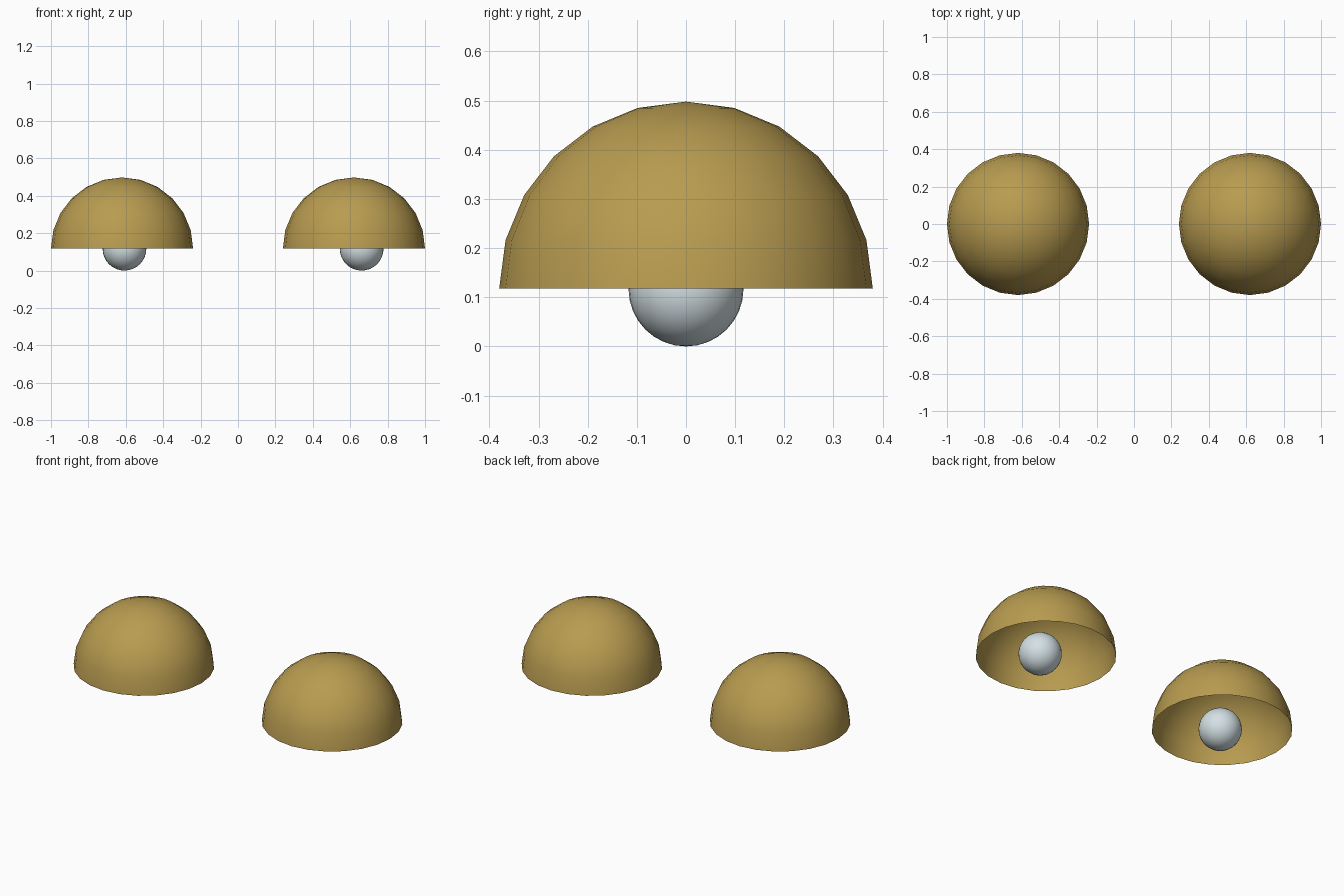
import bpy
import bmesh

if "Cube" in bpy.data.objects:
    bpy.data.objects.remove(bpy.data.objects["Cube"])


def material(name, color):
    mat = bpy.data.materials.new(name)
    mat.diffuse_color = color
    mat.use_nodes = True
    mat.node_tree.nodes["Principled BSDF"].inputs["Base Color"].default_value = mat.diffuse_color
    return mat


def ball(name, location, radius, segments, rings, mat, half=False):
    """Smooth UV sphere; half=True keeps only the open upper shell."""
    bm = bmesh.new()
    bmesh.ops.create_uvsphere(bm, u_segments=segments, v_segments=rings, radius=radius)
    if half:
        lower = [v for v in bm.verts if v.co.z < -1e-4]
        bmesh.ops.delete(bm, geom=lower, context='VERTS')
    for face in bm.faces:
        face.smooth = True
    mesh = bpy.data.meshes.new(name)
    bm.to_mesh(mesh)
    bm.free()
    mesh.materials.append(mat)
    obj = bpy.data.objects.new(name, mesh)
    obj.location = location
    bpy.context.collection.objects.link(obj)
    return obj


brass = material("brass", (0.48, 0.33, 0.08, 1))
glass = material("pale_glass", (0.66, 0.75, 0.78, 1))

# Two open domes, each with a slightly off-centre ball below
for side, dome_x, ball_x in (("left", -0.62, -0.607), ("right", 0.62, 0.661)):
    ball(side + "_dome", (dome_x, 0, 0.118), 0.38, 24, 12, brass, half=True)
    ball(side + "_ball", (ball_x, 0, 0.117), 0.117, 32, 16, glass)
